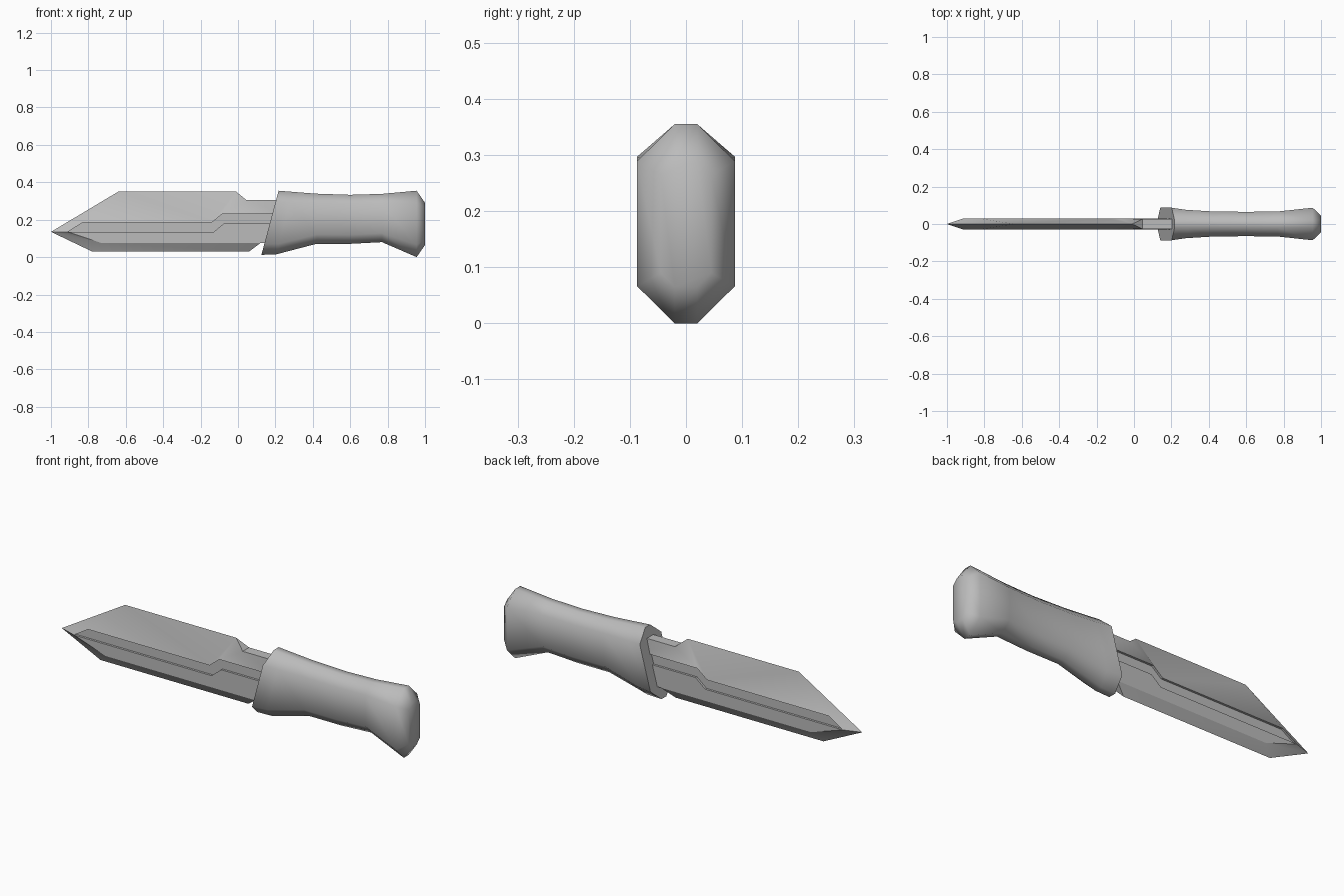
import bpy, bmesh, math

cube = bpy.data.objects.get("Cube")
if cube:
    bpy.data.objects.remove(cube, do_unlink=True)

grey = bpy.data.materials.new("plain grey")
grey.use_nodes = True
grey.diffuse_color = (0.5, 0.5, 0.5, 1)
grey.node_tree.nodes["Principled BSDF"].inputs["Base Color"].default_value = (0.5, 0.5, 0.5, 1)


def finish(bm, name, angle):
    """Weld, orient and smooth a mesh, then link it as an object."""
    bmesh.ops.remove_doubles(bm, verts=bm.verts, dist=0.0005)
    bmesh.ops.recalc_face_normals(bm, faces=bm.faces)
    mesh = bpy.data.meshes.new(name)
    bm.to_mesh(mesh)
    bm.free()
    mesh.materials.append(grey)
    obj = bpy.data.objects.new(name, mesh)
    bpy.context.collection.objects.link(obj)
    bpy.ops.object.select_all(action='DESELECT')
    obj.select_set(True)
    bpy.context.view_layer.objects.active = obj
    bpy.ops.object.shade_smooth_by_angle(angle=math.radians(angle))
    return obj


# Blade: corner points of one side, mirrored in y
HALF, FLOOR = 0.03, 0.019
points = {
    "tip": (-1, 0, .135), "spine1": (-.64, 0, .35), "spine2": (-.01, 0, .35),
    "edge1": (-.78, 0, .03), "edge2": (.06, 0, .03),
    "bev1": (-.73, HALF, .075), "bev2": (.12, HALF, .075), "bev3": (.24, HALF, .075),
    "top1": (.045, .026, .305), "top2": (.24, .026, .305),
}
for key in ("bev2", "bev3", "top1", "top2"):
    x, y, z = points[key]
    points["mid_" + key] = (x, 0, z)

# Groove rims and the matching recessed floor
upper = [(-.91, .135), (-.83, .185), (-.14, .185), (-.085, .23), (.24, .23)]
lower = [(-.91, .135), (-.13, .135), (-.075, .18), (.24, .18)]
for label, path in (("u", upper), ("l", lower)):
    for i, (x, z) in enumerate(path):
        points[f"{label}{i}"] = (x, HALF, z)
        points[f"f{label}{i}"] = (x, FLOOR, z)

faces = [
    # upper slope
    "tip spine1 u1", "tip u1 u0", "spine1 spine2 u2 u1", "spine2 u3 u2",
    "spine2 top1 u3", "top1 top2 u4 u3",
    # lower flat
    "tip l0 bev1", "l0 l1 bev2 bev1", "l1 l2 bev2", "l2 l3 bev3 bev2",
    # cutting bevel
    "tip bev1 edge1", "bev1 bev2 edge2 edge1", "edge2 bev2 mid_bev2",
    # tang top, bottom and end
    "spine2 top1 mid_top1", "top1 top2 mid_top2 mid_top1",
    "bev2 bev3 mid_bev3 mid_bev2",
    "mid_top2 top2 u4 fu4 fl3 l3 bev3 mid_bev3",
    # groove floor
    "fu0 fu1 fu2 fl1", "fu2 fu3 fl2 fl1", "fu3 fu4 fl3 fl2",
]
# groove walls
for label, path in (("u", upper), ("l", lower)):
    for i in range(len(path) - 1):
        faces.append(f"{label}{i} {label}{i+1} f{label}{i+1} f{label}{i}")

bm = bmesh.new()
for side in (-1, 1):
    verts = {k: bm.verts.new((x, side * y, z)) for k, (x, y, z) in points.items()}
    for f in faces:
        bm.faces.new([verts[k] for k in f.split()])
finish(bm, "blade", 28)

# Handle: octagonal sections (x bottom, x top, z bottom, z top, half width, chamfer)
FLAT = 0.02
sections = [
    (.125, .217, .012, .355, .087, .058),
    (.205, .29, .015, .349, .076, .056),
    (.42, .42, .071, .339, .067, .05),
    (.6, .6, .071, .333, .065, .048),
    (.77, .77, .08, .338, .067, .048),
    (.955, .955, 0, .355, .087, .066),
    (1, 1, .065, .29, .045, .025),
]
bm = bmesh.new()
rings = []
for xb, xt, zb, zt, w, c in sections:
    outline = [(FLAT, zb), (w, zb + c), (w, zt - c), (FLAT, zt),
               (-FLAT, zt), (-w, zt - c), (-w, zb + c), (-FLAT, zb)]
    rings.append([bm.verts.new((xb + (xt - xb) * (z - zb) / (zt - zb), y, z))
                  for y, z in outline])
for a, b in zip(rings, rings[1:]):
    for i in range(8):
        j = (i + 1) % 8
        bm.faces.new((a[i], a[j], b[j], b[i]))
bm.faces.new(rings[0])
bm.faces.new(rings[-1])
finish(bm, "handle", 78)
